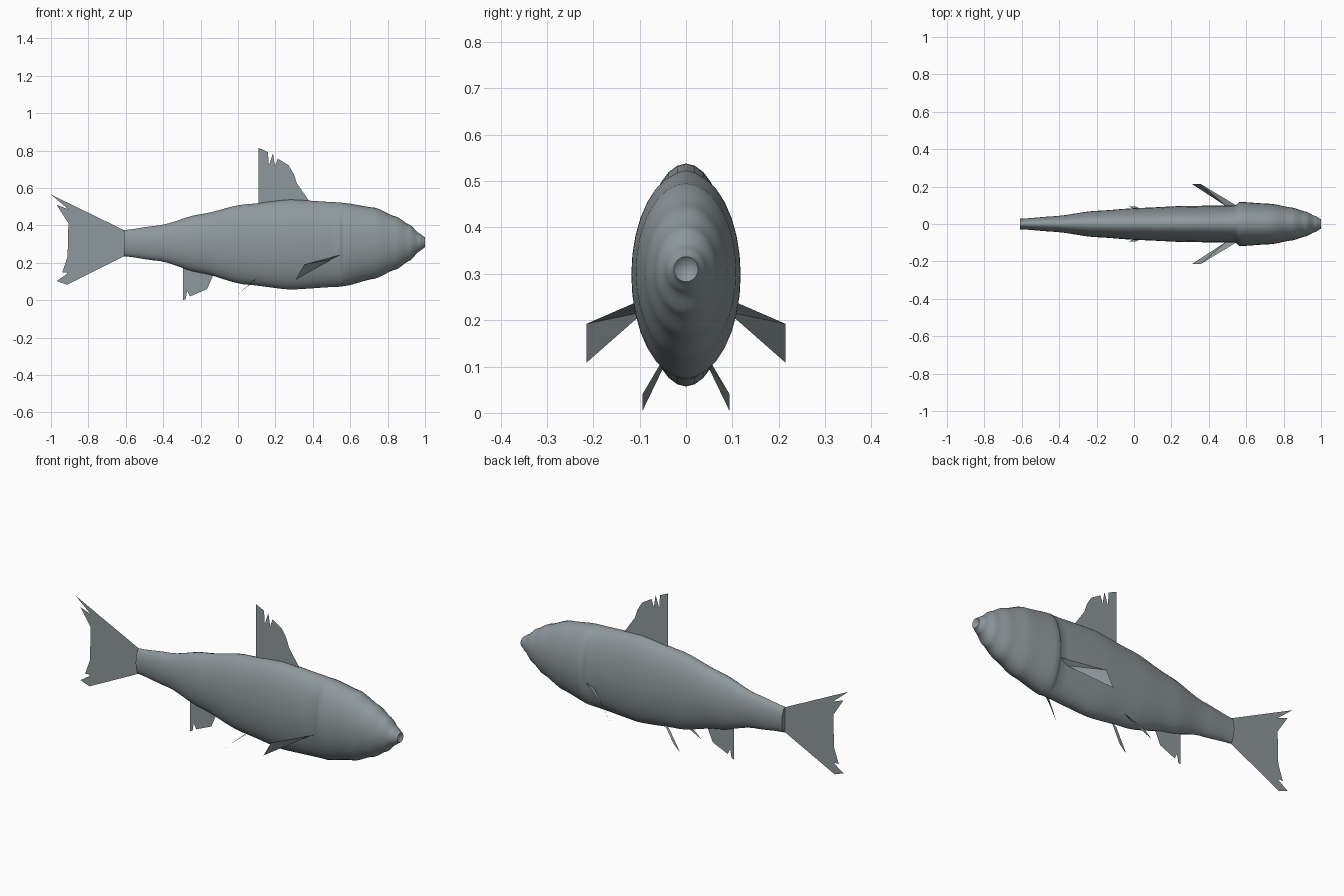
import bpy, bmesh, math

if "Cube" in bpy.data.objects:
    bpy.data.objects.remove(bpy.data.objects["Cube"])

skin = bpy.data.materials.new("grey scales")
skin.diffuse_color = (0.27, 0.315, 0.33, 1)
skin.use_nodes = True
skin.node_tree.nodes["Principled BSDF"].inputs["Base Color"].default_value = skin.diffuse_color


def finish(name, bm):
    me = bpy.data.meshes.new(name)
    bm.to_mesh(me)
    bm.free()
    me.materials.append(skin)
    ob = bpy.data.objects.new(name, me)
    bpy.context.collection.objects.link(ob)
    return ob


# Body stations: x, top z, bottom z, half width (step at the gill cover)
STATIONS = [
    (-0.61, 0.375, 0.235, 0.028), (-0.42, 0.40, 0.21, 0.042),
    (-0.21, 0.458, 0.148, 0.070), (0.03, 0.512, 0.085, 0.086),
    (0.28, 0.538, 0.057, 0.097), (0.54, 0.523, 0.072, 0.099),
    (0.565, 0.52, 0.075, 0.118), (0.73, 0.495, 0.115, 0.108),
    (0.845, 0.447, 0.165, 0.088), (0.92, 0.402, 0.213, 0.066),
    (0.968, 0.358, 0.26, 0.043), (1.0, 0.337, 0.283, 0.026)]


def build_body(sides=32, steps=6):
    rows = []
    for a, b in zip(STATIONS, STATIONS[1:]):
        for i in range(steps):
            t = i / steps
            s = 0.5 * t + 0.5 * t * t * (3 - 2 * t)   # gently rippled outline
            rows.append((a[0] + (b[0] - a[0]) * t,
                         *[p + (q - p) * s for p, q in zip(a[1:], b[1:])]))
    rows.append(STATIONS[-1])
    bm = bmesh.new()
    rings = []
    for x, top, bot, w in rows:
        ring = []
        for k in range(sides):
            a = 2 * math.pi * k / sides
            ring.append(bm.verts.new((x, w * math.cos(a),
                                      (top + bot) / 2 + (top - bot) / 2 * math.sin(a))))
        rings.append(ring)
    for r, q in zip(rings, rings[1:]):
        for k in range(sides):
            n = (k + 1) % sides
            bm.faces.new((r[k], r[n], q[n], q[k]))
    bm.faces.new(rings[0])
    # shallow mouth hollow
    throat = bm.verts.new((0.975, 0, 0.31))
    for k in range(sides):
        bm.faces.new((rings[-1][k], rings[-1][(k + 1) % sides], throat))
    bmesh.ops.recalc_face_normals(bm, faces=bm.faces)
    ob = finish("body", bm)
    bpy.context.view_layer.objects.active = ob
    ob.select_set(True)
    bpy.ops.object.shade_smooth_by_angle(angle=math.radians(40))
    ob.select_set(False)


def fin(name, points):
    """Thin sheet through the given 3D outline."""
    bm = bmesh.new()
    f = bm.faces.new([bm.verts.new(p) for p in points])
    bmesh.ops.triangulate(bm, faces=[f])
    return finish(name, bm)


def mid_fin(name, outline):
    return fin(name, [(x, 0, z) for x, z in outline])


build_body()

# Ragged fins on the centre line
mid_fin("dorsal_fin", [
    (0.11, 0.48), (0.11, 0.815), (0.16, 0.792), (0.165, 0.72), (0.187, 0.785),
    (0.198, 0.715), (0.212, 0.757), (0.27, 0.722), (0.298, 0.675),
    (0.315, 0.625), (0.38, 0.53), (0.37, 0.48)])
mid_fin("tail_fin", [
    (-0.60, 0.37), (-1.0, 0.565), (-0.905, 0.485), (-0.97, 0.51),
    (-0.87, 0.355), (-0.835, 0.325), (-0.775, 0.305), (-0.825, 0.297),
    (-0.82, 0.26), (-0.865, 0.25), (-0.85, 0.205), (-0.91, 0.195),
    (-0.94, 0.147), (-0.905, 0.147), (-0.97, 0.103), (-0.915, 0.083),
    (-0.60, 0.24)])
mid_fin("anal_fin", [
    (-0.295, 0.19), (-0.295, 0.0), (-0.28, 0.005), (-0.272, 0.05),
    (-0.257, 0.02), (-0.165, 0.06), (-0.13, 0.14), (-0.13, 0.17)])

# Paired fins
for side, label in ((1, "left"), (-1, "right")):
    fin(label + "_pectoral_fin", [
        (0.545, side * 0.10, 0.242), (0.355, side * 0.215, 0.192),
        (0.308, side * 0.215, 0.108), (0.50, side * 0.09, 0.218)])
    fin(label + "_pelvic_fin", [
        (0.10, side * 0.05, 0.115), (0.01, side * 0.094, 0.04),
        (-0.03, side * 0.094, 0.004), (0.07, side * 0.05, 0.095)])
